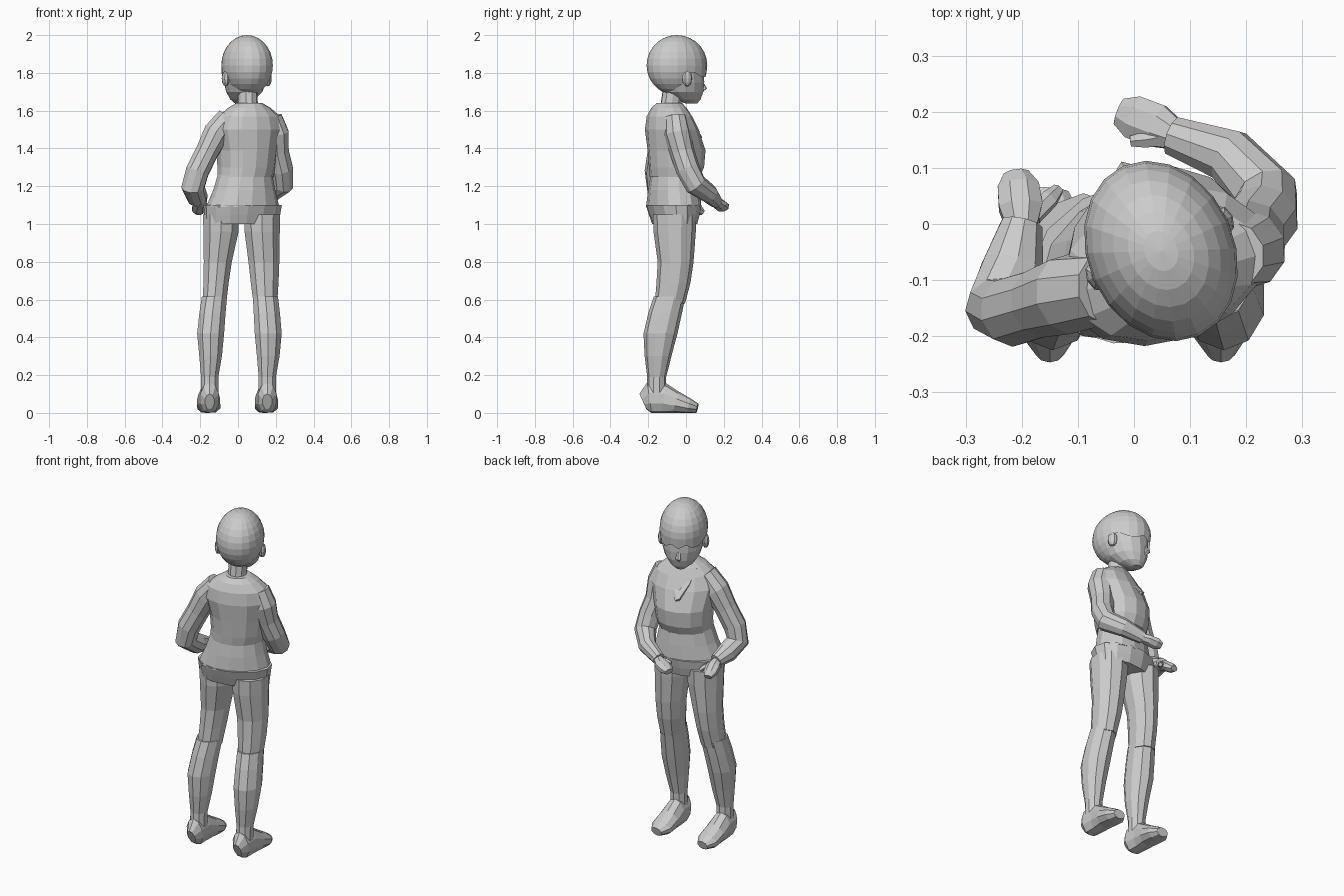
import bpy, bmesh, math
from mathutils import Vector, Matrix


def add_mesh(name, bm):
    bmesh.ops.recalc_face_normals(bm, faces=bm.faces[:])
    me = bpy.data.meshes.new(name)
    bm.to_mesh(me)
    bm.free()
    ob = bpy.data.objects.new(name, me)
    bpy.context.scene.collection.objects.link(ob)
    return ob


def loft(name, rings, n=10, yaw=None, hint=(1, 0, 0)):
    """Rings are (x, y, z, ru[, rv]); level rings if yaw is given, else across the path."""
    bm = bmesh.new()
    pts = [Vector(r[:3]) for r in rings]
    u, loops = Vector(hint), []
    for i, r in enumerate(rings):
        if yaw is not None:
            a = math.radians(yaw)
            u, v = Vector((math.cos(a), math.sin(a), 0)), Vector((-math.sin(a), math.cos(a), 0))
        else:
            t = (pts[min(i + 1, len(pts) - 1)] - pts[max(i - 1, 0)]).normalized()
            u = (u - t * u.dot(t)).normalized()
            v = t.cross(u)
        loop = []
        for k in range(n):
            b = 2 * math.pi * (k + 0.5) / n
            p = pts[i] + u * r[3] * math.cos(b) + v * r[-1] * math.sin(b)
            p.z = max(p.z, 0)
            loop.append(bm.verts.new(p))
        loops.append(loop)
    for a, b in zip(loops, loops[1:]):
        for k in range(n):
            bm.faces.new((a[k], a[(k + 1) % n], b[(k + 1) % n], b[k]))
    bm.faces.new(loops[0])
    bm.faces.new(loops[-1])
    return add_mesh(name, bm)


# Head frame: turned toward -x, faces +y
HEAD, TURN = Vector((0.048, -0.048, 0)), 24
ROT = Matrix.Rotation(math.radians(TURN), 4, 'Z')


def head_pt(x, y, z):
    return HEAD + ROT @ Vector((x, y, z))


def ball(name, loc, size, seg=8, rings=6):
    bm = bmesh.new()
    bmesh.ops.create_uvsphere(bm, u_segments=seg, v_segments=rings, radius=1)
    bm.transform(Matrix.Translation(head_pt(*loc)) @ ROT @ Matrix.Diagonal((*size, 1)))
    return add_mesh(name, bm)


# Face and jaw: (z, forward offset, half width, half depth)
face = [(1.637, .085, .028, .03), (1.66, .06, .065, .072), (1.70, .037, .096, .108),
        (1.75, .025, .112, .124), (1.82, .01, .12, .138), (1.88, 0, .11, .13)]
loft("face", [(*head_pt(0, d, z), w, e) for z, d, w, e in face], 14, yaw=TURN)
loft("nose", [(*head_pt(0, .14, 1.755), .008), (*head_pt(0, .158, 1.718), .016),
              (*head_pt(0, .14, 1.705), .01)], 5)
for s, nm in ((1, "right"), (-1, "left")):
    ball(nm + "_ear", (s * .122, .005, 1.77), (.02, .028, .042))

# Hair cap with a ragged fringe cut out above the face
bm = bmesh.new()
bmesh.ops.create_uvsphere(bm, u_segments=20, v_segments=14, radius=1)
cut = [f for f in bm.faces if f.calc_center_median().y > 0.12 and f.calc_center_median().z < -0.15
       or f.calc_center_median().z < -0.85]
bmesh.ops.delete(bm, geom=cut, context='FACES')
edge = sorted((v for v in bm.verts if v.is_boundary and v.co.y > 0.2), key=lambda v: v.co.x)
for i, v in enumerate(edge):
    v.co.z -= 0.16 if i % 2 else 0.02
bm.transform(Matrix.Translation(head_pt(0, 0, 1.84)) @ ROT @ Matrix.Diagonal((.131, .166, .16, 1)))
add_mesh("hair", bm)

# Neck and collar
loft("neck", [(.055, -.085, 1.59, .057, .06), (.052, -.078, 1.65, .052, .056),
              (.05, -.065, 1.74, .052, .056)], 10, yaw=TURN)

# Jacket body, waist and hem
YAW = 20
loft("jacket_top", [(.04, -.06, 1.25, .15, .13), (.045, -.05, 1.30, .156, .145),
                    (.048, -.05, 1.39, .165, .152), (.055, -.075, 1.50, .19, .135),
                    (.06, -.088, 1.57, .17, .112), (.06, -.09, 1.615, .115, .09),
                    (.06, -.088, 1.64, .07, .068)], 14, yaw=YAW)
loft("jacket_waist", [(.038, -.06, 1.28, .142, .122), (.033, -.063, 1.18, .168, .133),
                      (.025, -.065, 1.09, .2, .138)], 14, yaw=YAW)
loft("jacket_hem", [(.025, -.065, 1.10, .21, .146), (.022, -.062, 1.05, .205, .132),
                    (.02, -.06, 1.0, .2, .115)], 14, yaw=12)
for nm, a, b in (("right_lapel", (.135, -.03, 1.6), (0, .075, 1.46)),
                 ("left_lapel", (-.01, -.06, 1.61), (.01, .075, 1.46))):
    a, b = Vector(a), Vector(b)
    loft(nm, [(*a, .03, .014), (*a.lerp(b, .5), .036, .014), (*b, .018, .01)], 6)

# Sleeves
loft("left_sleeve", [(-.05, -.115, 1.56, .065), (-.115, -.125, 1.48, .072), (-.165, -.14, 1.38, .063),
                     (-.215, -.155, 1.28, .064), (-.238, -.15, 1.195, .063),
                     (-.217, -.08, 1.145, .057), (-.2, 0, 1.12, .038)], 10)
loft("right_sleeve", [(.175, -.055, 1.565, .06), (.2, -.045, 1.48, .072), (.207, -.02, 1.38, .065),
                      (.23, .01, 1.29, .064), (.235, .05, 1.21, .06),
                      (.17, .122, 1.16, .05), (.07, .157, 1.12, .036)], 10)

# Hands and thumbs
loft("left_hand", [(-.2, -.01, 1.115, .028), (-.202, .03, 1.1, .042, .03),
                   (-.206, .065, 1.075, .04, .028), (-.21, .09, 1.06, .024, .016)], 8)
loft("left_thumb", [(-.18, .015, 1.1, .018), (-.15, .045, 1.085, .017), (-.135, .062, 1.07, .011)], 6)
loft("right_hand", [(.08, .155, 1.12, .026), (.04, .175, 1.105, .042, .028),
                    (0, .19, 1.093, .042, .03), (-.026, .2, 1.085, .026, .018)], 8, hint=(.4, 1, 0))
loft("right_thumb", [(.05, .155, 1.115, .018), (.02, .15, 1.115, .016), (-.005, .148, 1.11, .011)], 6)

# Legs: trousers, tall boots and feet share depth, differ in x stance
for nm, top, mid, knee, calf, ankle, w in (("right", .128, .137, .145, .16, .155, .086),
                                           ("left", -.09, -.107, -.125, -.145, -.15, .078)):
    loft(nm + "_trouser", [(top, -.06, 1.05, .1, .115), (top, -.06, .96, .098, .112),
                           (mid, -.055, .8, w, .095), ((mid + knee) / 2, -.066, .69, w * .9, .09),
                           (knee, -.085, .58, .066, .08)], 10, yaw=0)
    loft(nm + "_boot", [(knee, -.087, .615, .07, .084), (knee * .5 + calf * .5, -.11, .53, .073, .089),
                        (calf, -.135, .42, .075, .09), (calf, -.148, .3, .063, .071),
                        (ankle, -.155, .19, .048, .05), (ankle, -.158, .08, .05, .052)], 10, yaw=0)
    c = ankle - .005
    loft(nm + "_foot", [(ankle, -.228, .06, .026, .045), (ankle, -.195, .075, .052, .085),
                        (c, -.12, .075, .056, .085), (c, -.055, .055, .064, .06),
                        (c, .015, .035, .064, .042), (c + .004, .06, .025, .036, .025)], 10)
